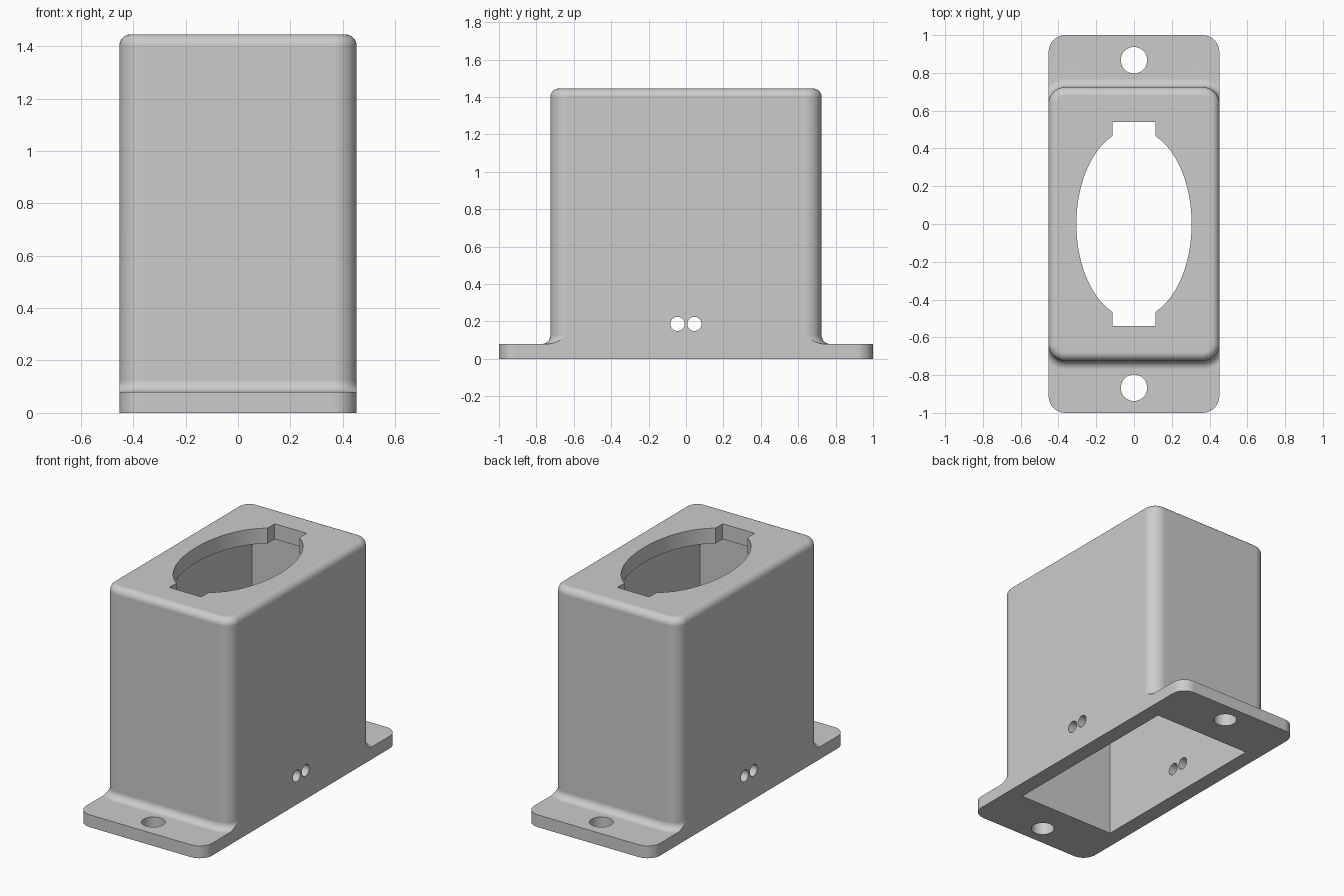
import bpy, bmesh
from math import acos, cos, sin, pi
from mathutils import Matrix

if "Cube" in bpy.data.objects:
    bpy.data.objects.remove(bpy.data.objects["Cube"], do_unlink=True)

HALF_X, HALF_Y = 0.453, 0.725
HEIGHT, FLANGE = 1.445, 0.08
CORNER, FILLET, STEPS = 0.09, 0.045, 8


def rounded_rect(hx, hy, r, steps=STEPS):
    """Outline of a rounded rectangle, anticlockwise."""
    pts = []
    for k, (sx, sy) in enumerate([(1, 1), (-1, 1), (-1, -1), (1, -1)]):
        for i in range(steps + 1):
            a = (k + i / steps) * pi / 2
            pts.append((sx * (hx - r) + r * cos(a), sy * (hy - r) + r * sin(a)))
    return pts


def loft(name, rings):
    """Closed solid through a stack of (outline, z) rings."""
    bm = bmesh.new()
    loops = [[bm.verts.new((x, y, z)) for x, y in pts] for pts, z in rings]
    for low, high in zip(loops, loops[1:]):
        for i in range(len(low)):
            j = (i + 1) % len(low)
            bm.faces.new((low[i], low[j], high[j], high[i]))
    bm.faces.new(loops[0][::-1])
    bm.faces.new(loops[-1])
    bmesh.ops.recalc_face_normals(bm, faces=bm.faces)
    mesh = bpy.data.meshes.new(name)
    bm.to_mesh(mesh)
    bm.free()
    obj = bpy.data.objects.new(name, mesh)
    bpy.context.collection.objects.link(obj)
    return obj


def circle(r, n=40):
    return [(r * cos(2 * pi * i / n), r * sin(2 * pi * i / n)) for i in range(n)]


def combine(target, tool, operation):
    """Apply a boolean and discard the tool."""
    mod = target.modifiers.new(operation, 'BOOLEAN')
    mod.operation, mod.object, mod.solver = operation, tool, 'EXACT'
    bpy.context.view_layer.update()
    bpy.context.view_layer.objects.active = target
    bpy.ops.object.modifier_apply(modifier=mod.name)
    bpy.data.objects.remove(tool, do_unlink=True)


def grown(offset, z):
    return rounded_rect(HALF_X + offset, HALF_Y + offset, CORNER + offset), z


# Tall box flowing through a fillet into an oversized foot
angles = [i / STEPS * pi / 2 for i in range(STEPS + 1)]
rings = [grown(0.5, -0.1), grown(0.5, FLANGE)]
rings += [grown(FILLET * (1 - sin(a)), FLANGE + FILLET * (1 - cos(a))) for a in angles]
rings += [grown(-FILLET * (1 - cos(a)), HEIGHT - FILLET * (1 - sin(a))) for a in angles]
housing = loft("housing", rings)

# Trim the foot to the mounting flange outline
outline = rounded_rect(0.4525, 1.0, CORNER)
combine(housing, loft("flange_trim", [(outline, 0), (outline, 2)]), 'INTERSECT')

# Inner cavity, open at the bottom
cavity = [(0.35, 0.645), (-0.35, 0.645), (-0.35, -0.645), (0.35, -0.645)]
combine(housing, loft("cavity", [(cavity, -0.2), (cavity, HEIGHT - 0.1)]), 'DIFFERENCE')

# Oval top opening with a square notch at each end
RX, RY, NOTCH_X, NOTCH_Y = 0.305, 0.502, 0.115, 0.54
limit = acos(NOTCH_X / RX)
opening = []
for side in (1, -1):
    for i in range(41):
        t = limit * (i / 20 - 1)
        opening.append((side * RX * cos(t), side * RY * sin(t)))
    opening += [(side * NOTCH_X, side * NOTCH_Y), (-side * NOTCH_X, side * NOTCH_Y)]
combine(housing, loft("opening", [(opening, 1.2), (opening, 1.6)]), 'DIFFERENCE')

for side in (1, -1):
    # Screw hole in each flange end
    screw = loft("screw_hole", [(circle(0.07), -0.1), (circle(0.07), 0.2)])
    screw.location.y = side * 0.867
    combine(housing, screw, 'DIFFERENCE')
    # Pair of cable holes through both side walls
    cable = loft("cable_hole", [(circle(0.038), -0.7), (circle(0.038), 0.7)])
    cable.data.transform(Matrix.Rotation(pi / 2, 4, 'Y'))
    cable.location = (0, side * 0.045, 0.187)
    combine(housing, cable, 'DIFFERENCE')

# Plain grey finish
grey = bpy.data.materials.new("plain_grey")
grey.use_nodes = True
colour = (0.6, 0.6, 0.6, 1)
grey.diffuse_color = colour
grey.node_tree.nodes["Principled BSDF"].inputs["Base Color"].default_value = colour
housing.data.materials.clear()
housing.data.materials.append(grey)
for face in housing.data.polygons:
    face.material_index = 0

# Smooth rounds, crisp edges
bpy.ops.object.select_all(action='DESELECT')
housing.select_set(True)
bpy.context.view_layer.objects.active = housing
bpy.ops.object.shade_smooth_by_angle(angle=pi / 6)
weighted = housing.modifiers.new("weighted_normals", 'WEIGHTED_NORMAL')
weighted.keep_sharp = True
